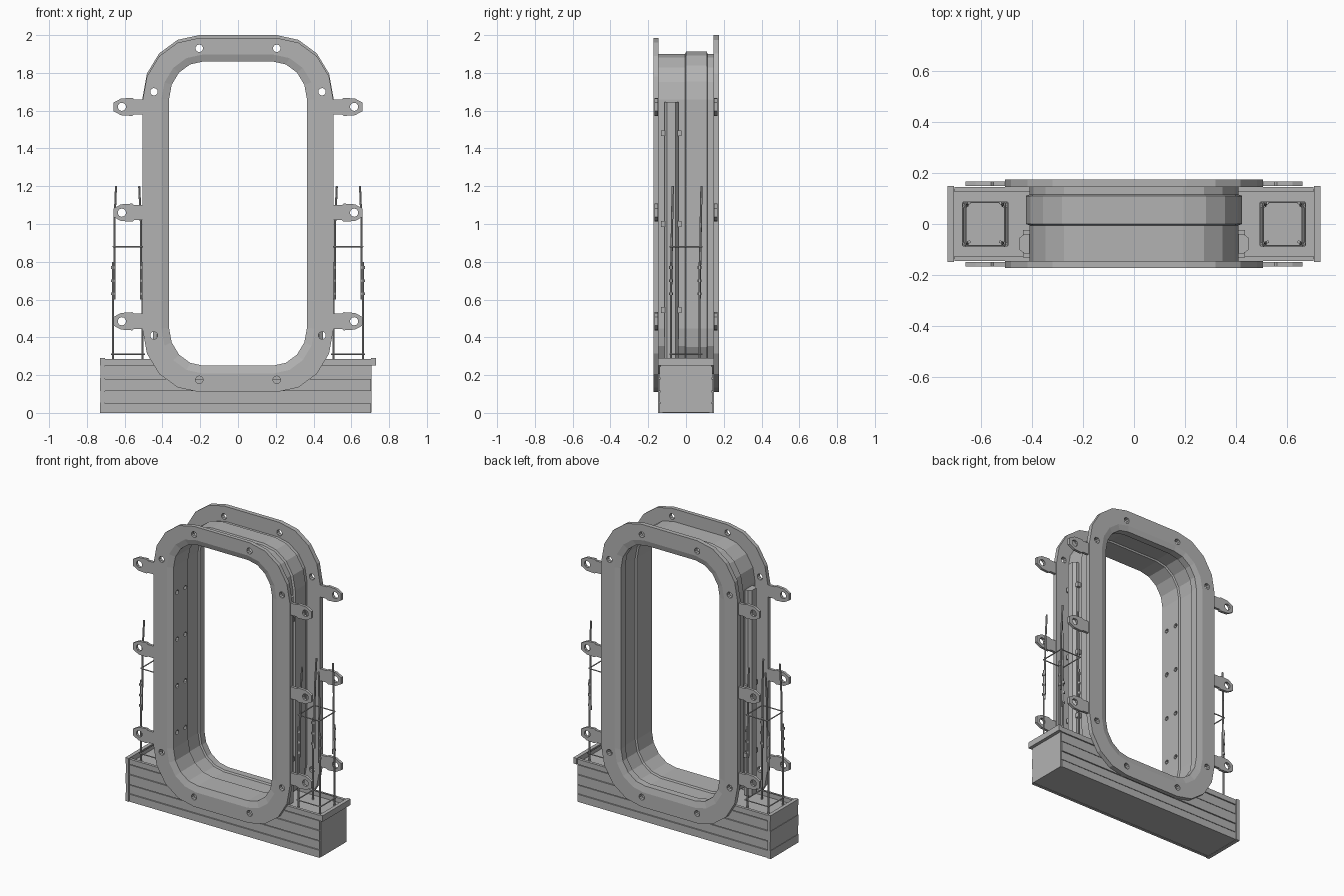
import bpy, bmesh, math
from mathutils import Vector, Matrix

if "Cube" in bpy.data.objects:
    bpy.data.objects.remove(bpy.data.objects["Cube"])

grey = bpy.data.materials.new("plain_grey")
grey.use_nodes = True
COLOUR = (0.45, 0.45, 0.45, 1)
grey.diffuse_color = COLOUR
grey.node_tree.nodes["Principled BSDF"].inputs["Base Color"].default_value = COLOUR


def finish(bm, name):
    bmesh.ops.recalc_face_normals(bm, faces=bm.faces)
    mesh = bpy.data.meshes.new(name)
    bm.to_mesh(mesh)
    bm.free()
    mesh.materials.append(grey)
    obj = bpy.data.objects.new(name, mesh)
    bpy.context.collection.objects.link(obj)
    return obj


def box(bm, lo, hi):
    lo, hi = Vector(lo), Vector(hi)
    m = Matrix.Translation((lo + hi) / 2) @ Matrix.Diagonal((*(hi - lo), 1))
    bmesh.ops.create_cube(bm, size=1, matrix=m)


def rod(bm, a, b, r, sides=6):
    a, b = Vector(a), Vector(b)
    d = b - a
    m = Matrix.Translation((a + b) / 2) @ d.to_track_quat("Z", "Y").to_matrix().to_4x4()
    bmesh.ops.create_cone(bm, cap_ends=True, segments=sides, radius1=r, radius2=r,
                          depth=d.length, matrix=m)


def prism(bm, pts, offset):
    face = bm.faces.new([bm.verts.new(p) for p in pts])
    out = bmesh.ops.extrude_face_region(bm, geom=[face])
    bmesh.ops.translate(bm, vec=offset,
                        verts=[v for v in out["geom"] if isinstance(v, bmesh.types.BMVert)])


def cut(obj, cutter):
    mod = obj.modifiers.new("cut", "BOOLEAN")
    mod.object = cutter
    mod.solver = "EXACT"
    bpy.context.view_layer.objects.active = obj
    bpy.ops.object.modifier_apply(modifier=mod.name)
    bpy.data.objects.remove(cutter)


def door_loop(y, d, lift=0.0, n=4):
    """Rounded doorway outline; d runs from 0 (outer rim) to 1 (opening)."""
    mix = lambda a, b: a + (b - a) * d
    hx, bottom, top = mix(0.505, 0.365), mix(0.11, 0.25), mix(1.985, 1.86) + lift
    rx, rz = mix(0.3, 0.18), mix(0.33, 0.2)
    pts = []
    for sx, sz, start in ((1, 1, 0), (-1, 1, 90), (-1, -1, 180), (1, -1, 270)):
        cz = top - rz if sz > 0 else bottom + rz
        for i in range(n + 1):
            a = math.radians(start + 90 * i / n)
            pts.append((sx * (hx - rx) + rx * math.cos(a), y, cz + rz * math.sin(a)))
    return pts


# Door frame: flanges and raised band lofted around the opening
section = [(-0.172, 0), (-0.172, 0.71), (-0.16, 1), (-0.005, 1), (0, 0.92), (0.115, 0.92),
           (0.12, 1), (0.165, 1), (0.175, 0.71), (0.175, 0), (0.145, 0), (0.145, 0.68),
           (0.115, 0.68), (0.11, 0.58), (0, 0.58), (-0.005, 0.68), (-0.145, 0.68), (-0.145, 0)]
bm = bmesh.new()
rings = [[bm.verts.new(p) for p in door_loop(y, d, 0.015 if d == 0 and y > 0 else 0)]
         for y, d in section]
for k, ring in enumerate(rings):
    after = rings[(k + 1) % len(rings)]
    for i in range(len(ring)):
        j = (i + 1) % len(ring)
        bm.faces.new((ring[i], ring[j], after[j], after[i]))
frame = finish(bm, "door_frame")

# Bolt holes through the flanges, and anchor holes in one side wall
bm = bmesh.new()
for s in (-1, 1):
    for x, z in ((0.205, 1.93), (0.445, 1.7), (0.445, 0.41), (0.205, 0.175)):
        for y in (-0.16, 0.16):
            rod(bm, (s * x, y - 0.03, z), (s * x, y + 0.03, z), 0.02, 10)
for i in range(4):
    for y in (-0.12, -0.035):
        z = 0.545 + 0.312 * i
        rod(bm, (-0.35, y, z), (-0.395, y, z), 0.015, 8)
cut(frame, finish(bm, "frame_hole_cutter"))

# Lifting lugs on both flanges
half = [(0.49, 0.04), (0.55, 0.04), (0.56, 0.048), (0.62, 0.044), (0.66, 0.022)]
bm, holes = bmesh.new(), bmesh.new()
for s in (-1, 1):
    for z in (0.485, 1.06, 1.62):
        for y in (-0.166, 0.148):
            outline = half + [(x, -h) for x, h in reversed(half)]
            prism(bm, [(s * x, y, z + h) for x, h in outline], (0, 0.018, 0))
            rod(holes, (s * 0.615, y - 0.03, z), (s * 0.615, y + 0.05, z), 0.022, 10)
lugs = finish(bm, "lifting_lugs")
cut(lugs, finish(holes, "lug_hole_cutter"))

# Vertical side rails with clips
rail = [(0.4, -0.115), (0.43, -0.115), (0.45, -0.1), (0.45, -0.055), (0.43, -0.04), (0.4, -0.04)]
bm = bmesh.new()
for s in (-1, 1):
    prism(bm, [(s * x, y, 0.27) for x, y in rail], (0, 0, 1.375))
    for z in (0.545, 1.0, 1.48):
        for y in (-0.12, -0.035):
            xs = sorted((s * 0.4, s * 0.435))
            box(bm, (xs[0], y - 0.012, z - 0.015), (xs[1], y + 0.012, z + 0.015))
finish(bm, "side_rails")


def opening_cutter():
    b = bmesh.new()
    prism(b, door_loop(-0.3, 0.8), (0, 0.6, 0))
    return finish(b, "opening_cutter")


# Planked base box
bm = bmesh.new()
for i, (lo, hi) in enumerate(((0, 0.05), (0.055, 0.11), (0.115, 0.18), (0.185, 0.245), (0.25, 0.285))):
    step = 0.003 * (i % 2)
    for s in (-1, 1):
        ys = sorted((s * (0.144 - step), s * 0.125))
        box(bm, (-0.703, ys[0], lo), (0.703, ys[1], hi))
        xs = sorted((s * 0.705, s * (0.73 - step)))
        box(bm, (xs[0], -0.148, lo), (xs[1], 0.148, hi + 0.005))
planks = finish(bm, "base_planks")
cut(planks, opening_cutter())

# Solid fill inside the base
bm = bmesh.new()
box(bm, (-0.708, -0.135, 0.002), (0.708, 0.135, 0.255))
fill = finish(bm, "base_fill")
cut(fill, opening_cutter())

# Reinforcement cages: lapped upright bars, ties and hoops
bm = bmesh.new()
for s in (-1, 1):
    for x, dx in ((0.505, 0.018), (0.662, -0.016)):
        for y in (-0.08, 0.072):
            rod(bm, (s * x, y, 0.25), (s * x, y, 0.8), 0.006)
            ux = s * (x + dx * 0.5)
            rod(bm, (ux, y, 0.6), (ux, y + 0.006, 1.0), 0.006)
            rod(bm, (ux, y + 0.006, 1.0), (s * (x + dx), y + 0.01, 1.2), 0.006)
            for z in (0.63, 0.7, 0.77):
                rod(bm, (s * x, y, z - 0.007), (s * x, y, z + 0.007), 0.011)
    for z, x0, x1 in ((0.31, 0.495, 0.67), (0.88, 0.505, 0.66)):
        corners = [(x0, -0.085), (x1, -0.085), (x1, 0.085), (x0, 0.085)]
        for p, q in zip(corners, corners[1:] + corners[:1]):
            rod(bm, (s * p[0], p[1], z), (s * q[0], q[1], z), 0.004)
finish(bm, "reinforcement_cages")
